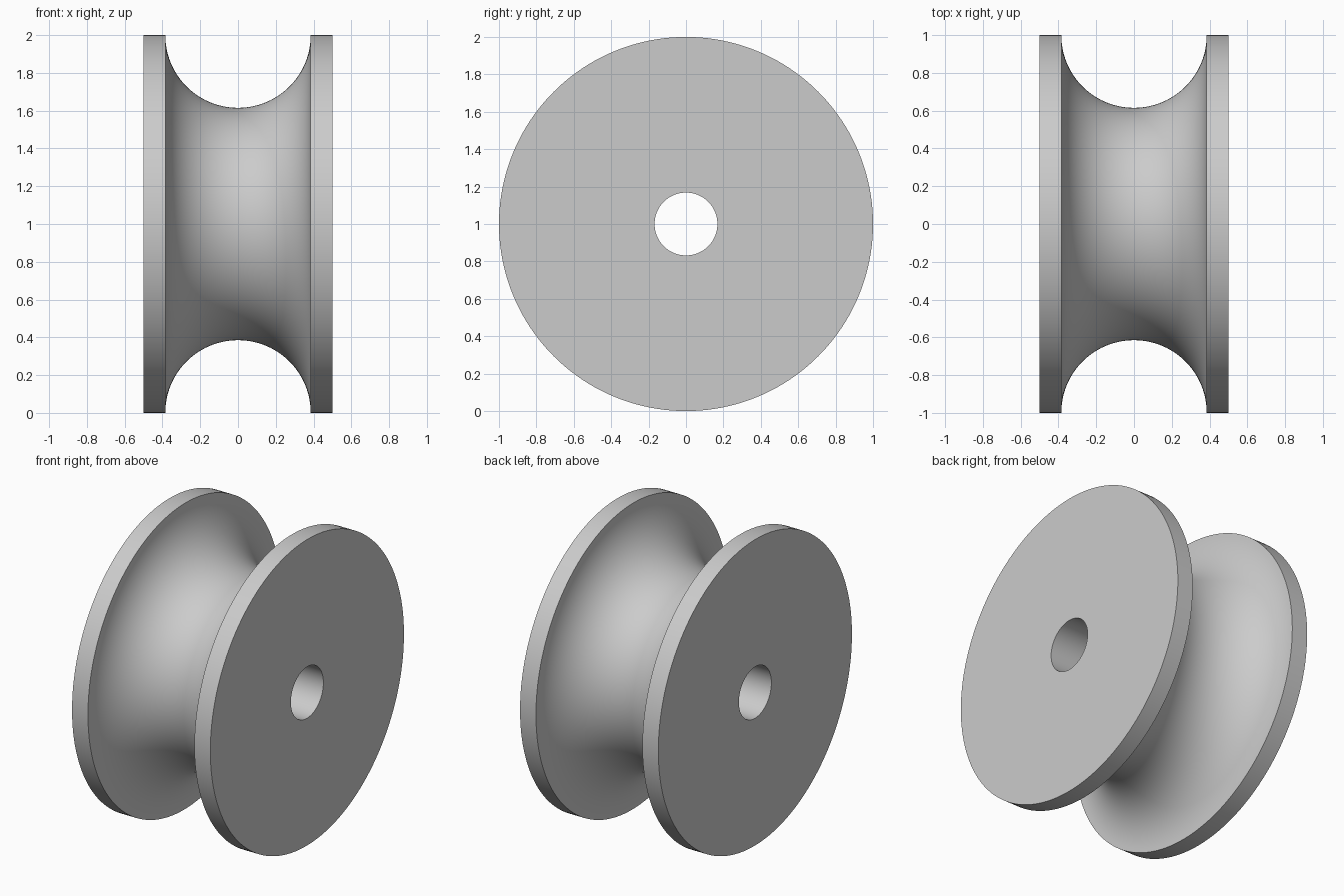
import bpy, bmesh, math
from mathutils import Matrix, Vector

cube = bpy.data.objects.get("Cube")
if cube:
    bpy.data.objects.remove(cube, do_unlink=True)

RADIUS, HALF_WIDTH, BORE, GROOVE = 1.0, 0.5, 0.168, 0.385
SEGMENTS, ARC_STEPS = 160, 48

grey = bpy.data.materials.new("plain_grey")
grey.use_nodes = True
colour = (0.6, 0.6, 0.6, 1)
grey.diffuse_color = colour
grey.node_tree.nodes["Principled BSDF"].inputs["Base Color"].default_value = colour

# Closed profile (x, radius): bore, flat sides, rims and a semicircular groove
profile = [(HALF_WIDTH, BORE), (-HALF_WIDTH, BORE), (-HALF_WIDTH, RADIUS)]
for i in range(ARC_STEPS + 1):
    a = math.pi * i / ARC_STEPS
    profile.append((-GROOVE * math.cos(a), RADIUS - GROOVE * math.sin(a)))
profile.append((HALF_WIDTH, RADIUS))

# Revolve the profile around the x axis
bm = bmesh.new()
rings = []
for s in range(SEGMENTS):
    turn = Matrix.Rotation(2 * math.pi * s / SEGMENTS, 3, 'X')
    rings.append([bm.verts.new(turn @ Vector((x, 0, r))) for x, r in profile])
for s, ring in enumerate(rings):
    following = rings[(s + 1) % SEGMENTS]
    for i in range(len(profile)):
        j = (i + 1) % len(profile)
        bm.faces.new((ring[i], ring[j], following[j], following[i]))
bmesh.ops.recalc_face_normals(bm, faces=bm.faces)

mesh = bpy.data.meshes.new("grooved_roller")
bm.to_mesh(mesh)
bm.free()
mesh.materials.append(grey)
roller = bpy.data.objects.new("grooved_roller", mesh)
roller.location.z = RADIUS
bpy.context.collection.objects.link(roller)

# Smooth round surfaces, crisp rims
bpy.ops.object.select_all(action='DESELECT')
roller.select_set(True)
bpy.context.view_layer.objects.active = roller
bpy.ops.object.shade_smooth_by_angle(angle=math.radians(30))
